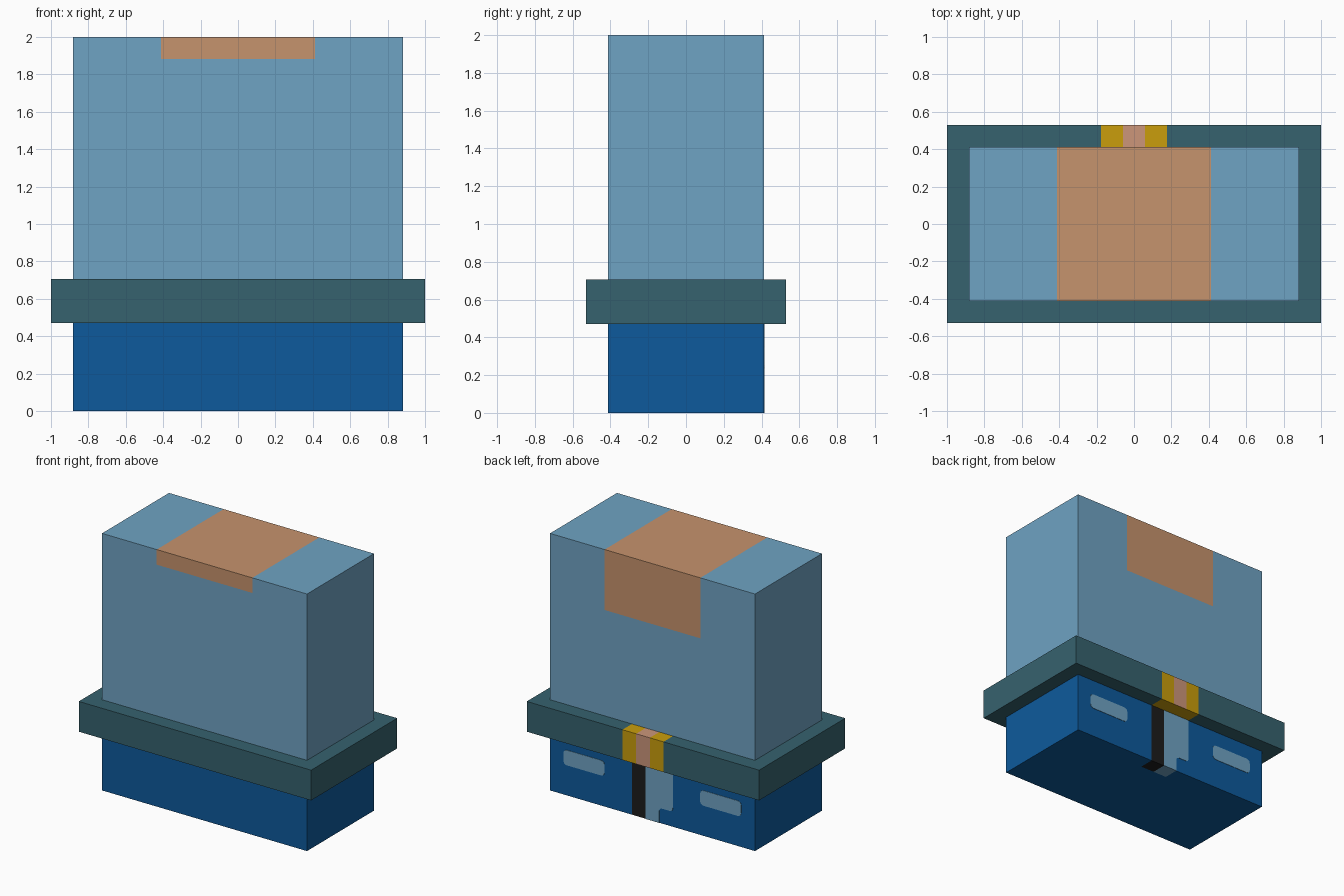
import bpy, bmesh
from mathutils import Vector

if "Cube" in bpy.data.objects:
    bpy.data.objects.remove(bpy.data.objects["Cube"])

U = 2 / 17  # the whole model sits on a grid of this step


def material(name, rgb):
    lin = [(c / 255 / 12.92) if c < 11 else ((c / 255 + 0.055) / 1.055) ** 2.4 for c in rgb]
    m = bpy.data.materials.new(name)
    m.diffuse_color = (*lin, 1)
    m.use_nodes = True
    m.node_tree.nodes["Principled BSDF"].inputs["Base Color"].default_value = m.diffuse_color
    return m


MATS = [material("light_blue", (111, 163, 195)), material("deep_blue", (13, 90, 156)),
        material("skin_tan", (198, 147, 109)), material("dark_teal", (54, 98, 110)),
        material("gold", (202, 158, 12)), material("buckle_pink", (204, 150, 122)),
        material("black", (28, 28, 28))]
LIGHT, DEEP, TAN, TEAL, GOLD, PINK, BLACK = range(7)


def finish(name, bm):
    bmesh.ops.recalc_face_normals(bm, faces=bm.faces)
    me = bpy.data.meshes.new(name)
    bm.to_mesh(me)
    bm.free()
    for m in MATS:
        me.materials.append(m)
    ob = bpy.data.objects.new(name, me)
    bpy.context.collection.objects.link(ob)
    return ob


def painted_box(name, half_x, half_y, z0, z1, cuts, rule):
    """Box in grid units, cut along planes, each face coloured by rule(centre, normal)."""
    bm = bmesh.new()
    bmesh.ops.create_cube(bm, size=1)
    for v in bm.verts:
        v.co = Vector((v.co.x * 2 * half_x, v.co.y * 2 * half_y, z0 + (v.co.z + .5) * (z1 - z0)))
    for axis, values in enumerate(cuts):
        for val in values:
            co, no = Vector(), Vector()
            co[axis], no[axis] = val, 1
            bmesh.ops.bisect_plane(bm, geom=bm.verts[:] + bm.edges[:] + bm.faces[:],
                                   plane_co=co, plane_no=no)
    bm.normal_update()
    for f in bm.faces:
        f.material_index = rule(f.calc_center_median(), f.normal)
    for v in bm.verts:
        v.co *= U
    return finish(name, bm)


def plate(name, corners, mat):
    """Thin plate on the back of the body; corners are (x, z, rounding) in grid units."""
    pts = []
    n = len(corners)
    for i, (x, z, r) in enumerate(corners):
        p = Vector((x, z))
        if r == 0:
            pts.append(p)
            continue
        a = p + (Vector(corners[i - 1][:2]) - p).normalized() * r
        b = p + (Vector(corners[(i + 1) % n][:2]) - p).normalized() * r
        for t in (0, .25, .5, .75, 1):
            pts.append(a * (1 - t) ** 2 + p * 2 * t * (1 - t) + b * t * t)
    bm = bmesh.new()
    face = bm.faces.new([bm.verts.new((p.x * U, 3.5 * U - .002, p.y * U)) for p in pts])
    new = bmesh.ops.extrude_face_region(bm, geom=[face])["geom"]
    for v in new:
        if isinstance(v, bmesh.types.BMVert):
            v.co.y += .005
    for f in bm.faces:
        f.material_index = mat
    return finish(name, bm)


# Body: light shirt above, blue below, skin at the neck, stripes on the lower back
def body_rule(c, n):
    if c.z > 5:
        if abs(c.x) < 3.5:
            if n.z > .5 or (n.y < -.5 and c.z > 16) or (n.y > .5 and c.z > 13):
                return TAN
        return LIGHT
    if n.y > .5 or (n.z < -.5 and c.y > 2.5):
        if .5 < c.x < 1.5:
            return BLACK
        if abs(c.x) < .5:
            return LIGHT
    return DEEP


painted_box("body", 7.5, 3.5, 0, 17,
            ([-3.5, -.5, .5, 1.5, 3.5], [2.5], [5, 13, 16]), body_rule)


# Belt with a gold buckle block at the back
def belt_rule(c, n):
    if c.y > 3.5 and abs(c.x) < 1.5:
        return PINK if abs(c.x) < .5 and n.z > -.5 else GOLD
    return TEAL


painted_box("belt", 8.5, 4.5, 4, 6, ([-1.5, -.5, .5, 1.5], [3.5], []), belt_rule)

# Light flap beside the black stripe
plate("back_flap", [(.5, 0, 0), (-.5, 0, 0), (-.5, 1, .25), (-1.5, 1, .25),
                    (-1.5, 4.3, 0), (.5, 4.3, 0)], LIGHT)

# Rounded pocket marks on the lower back
for side, label in ((1, "right"), (-1, "left")):
    plate("pocket_" + label, [(side * x, z, .28) for x, z in
                              ((3.5, 2), (6.5, 2), (6.5, 3), (3.5, 3))], LIGHT)
